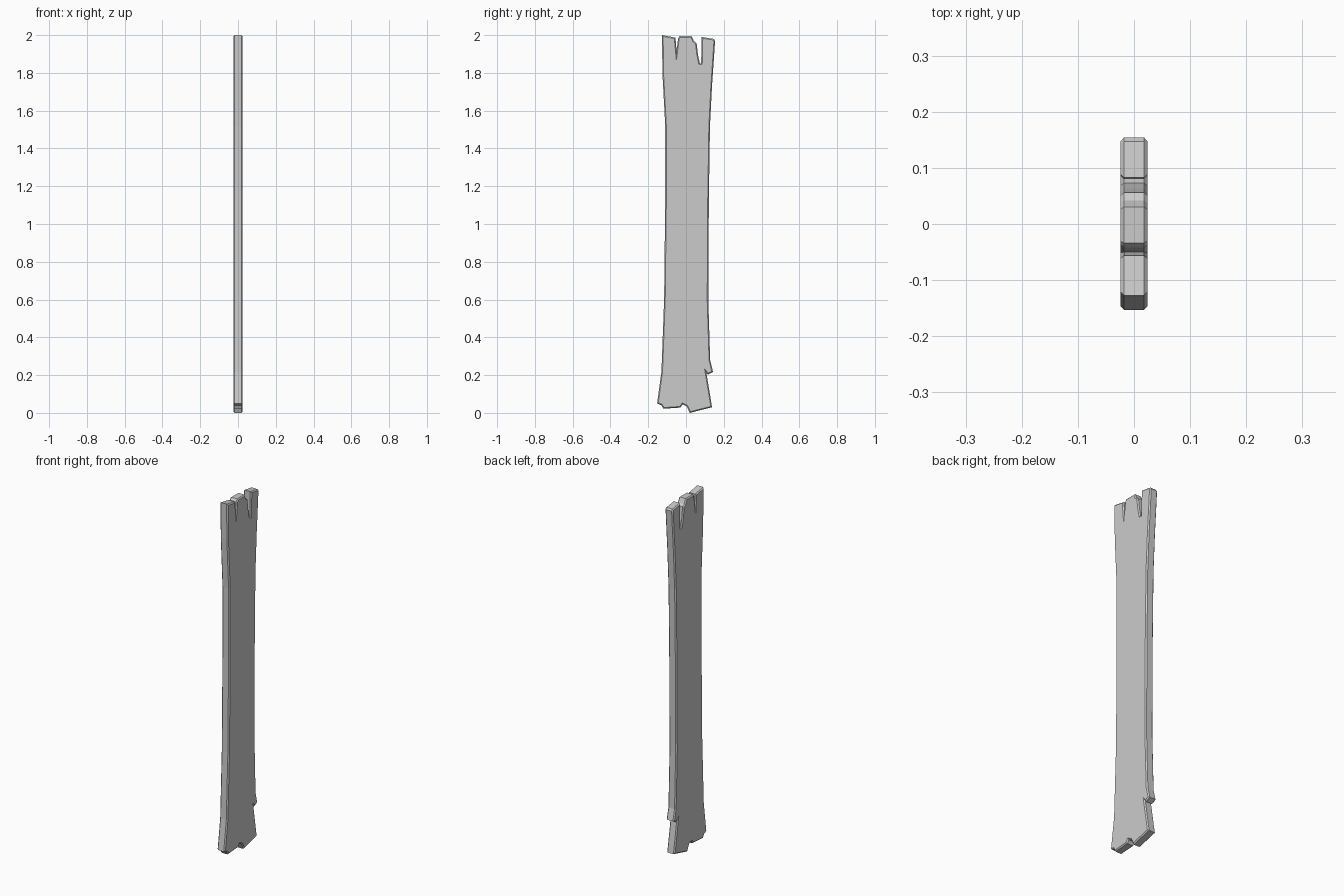
import bpy, bmesh

if "Cube" in bpy.data.objects:
    bpy.data.objects.remove(bpy.data.objects["Cube"])

HALF = 0.024   # half thickness of the board
CHAMFER = 0.006

# Side outline (y, z), clockwise from the top left corner
top_end = [(-0.127, 2.0), (-0.056, 1.987), (-0.05, 1.92), (-0.042, 1.983),
           (-0.034, 1.994), (0.03, 1.994), (0.042, 1.968), (0.056, 1.958),
           (0.063, 1.90), (0.073, 1.85), (0.08, 1.85), (0.083, 1.99)]
right_edge = [(0.147, 1.98), (0.154, 1.97), (0.148, 1.88), (0.138, 1.735),
              (0.127, 1.52), (0.121, 1.13), (0.118, 0.6), (0.128, 0.28),
              (0.143, 0.217), (0.115, 0.203), (0.108, 0.212)]
bottom_end = [(0.138, 0.03), (0.02, 0.0), (0.003, 0.035), (-0.018, 0.045),
              (-0.03, 0.028), (-0.12, 0.022), (-0.13, 0.04), (-0.153, 0.05)]
left_edge = [(-0.13, 0.22), (-0.116, 0.6), (-0.11, 1.13), (-0.11, 1.52),
             (-0.125, 1.8)]
outline = top_end + right_edge + bottom_end + left_edge

# Extrude the outline through the thickness
bm = bmesh.new()
face = bm.faces.new([bm.verts.new((-HALF, y, z)) for y, z in outline])
res = bmesh.ops.extrude_face_region(bm, geom=[face], use_keep_orig=True)
moved = [g for g in res["geom"] if isinstance(g, bmesh.types.BMVert)]
bmesh.ops.translate(bm, verts=moved, vec=(2 * HALF, 0, 0))
bmesh.ops.recalc_face_normals(bm, faces=bm.faces[:])

# Worn chamfer around both broad faces
rims = [e for e in bm.edges if abs(e.verts[0].co.x - e.verts[1].co.x) < 1e-6]
bmesh.ops.bevel(bm, geom=rims, offset=CHAMFER, segments=1, profile=0.5,
                affect='EDGES', clamp_overlap=False)
bmesh.ops.recalc_face_normals(bm, faces=bm.faces[:])

mesh = bpy.data.meshes.new("wooden_plank")
bm.to_mesh(mesh)
bm.free()
plank = bpy.data.objects.new("wooden_plank", mesh)
bpy.context.collection.objects.link(plank)
